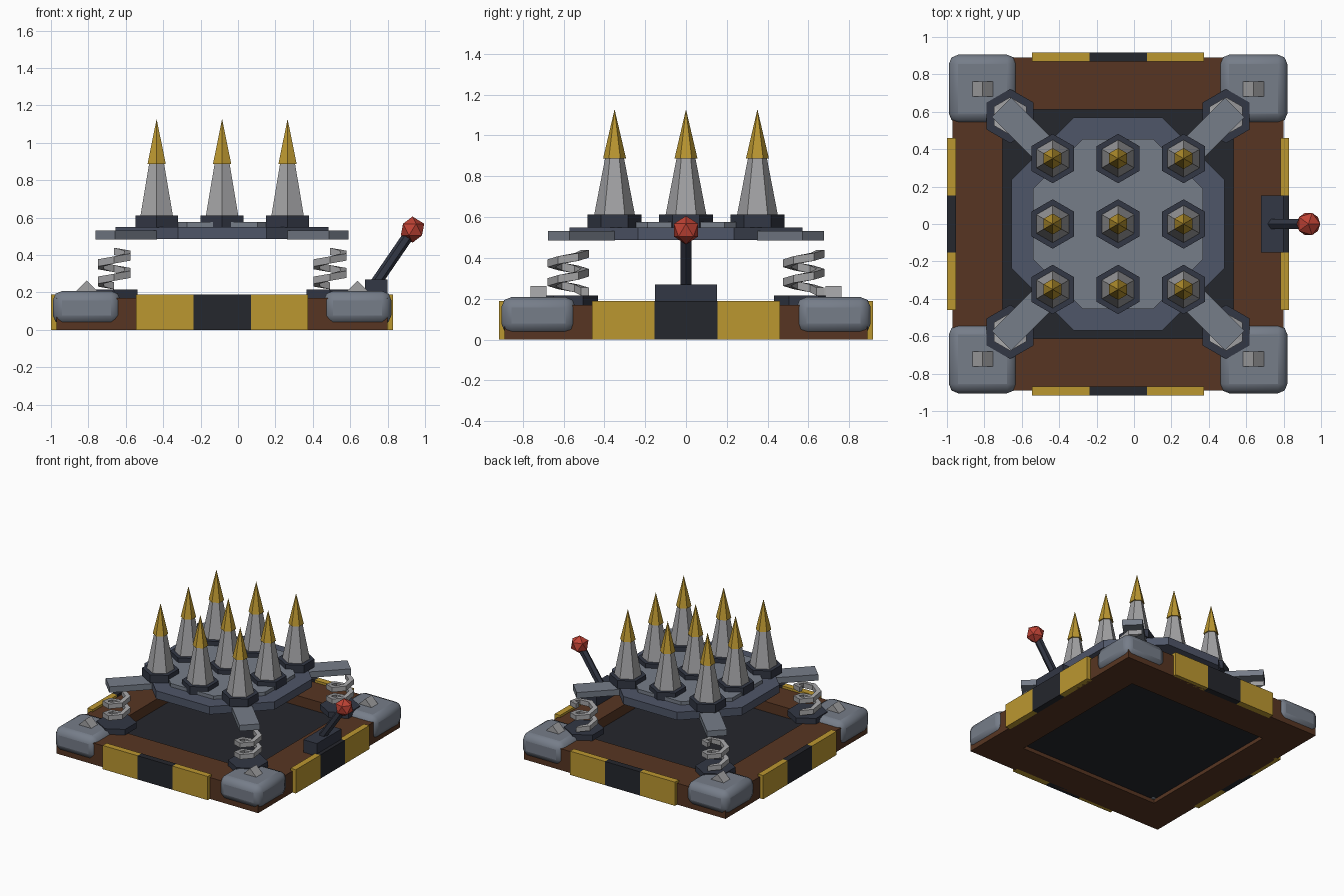
import bpy, math
from mathutils import Vector

if "Cube" in bpy.data.objects:
    bpy.data.objects.remove(bpy.data.objects["Cube"])

CX = -0.085  # trap centre (the lever pushes it off x = 0)


def mat(name, r, g, b):
    m = bpy.data.materials.new(name)
    m.diffuse_color = (r, g, b, 1)
    m.use_nodes = True
    m.node_tree.nodes["Principled BSDF"].inputs["Base Color"].default_value = m.diffuse_color
    return m


WOOD = mat("wood", 0.095, 0.036, 0.016)
GOLD = mat("gold", 0.50, 0.31, 0.03)
BLACK = mat("black", 0.018, 0.020, 0.026)
DARK = mat("dark_steel", 0.032, 0.038, 0.058)
SLATE = mat("slate", 0.078, 0.093, 0.14)
STEEL = mat("steel", 0.18, 0.205, 0.25)
IRON = mat("iron", 0.36, 0.36, 0.37)
RED = mat("red", 0.52, 0.055, 0.035)


def finish(name, m):
    o = bpy.context.object
    o.name = name
    o.data.materials.append(m)
    return o


def box(name, m, x0, x1, y0, y1, z0, z1, turn=0):
    bpy.ops.mesh.primitive_cube_add(
        size=1, location=((x0 + x1) / 2, (y0 + y1) / 2, (z0 + z1) / 2), rotation=(0, 0, turn))
    bpy.context.object.scale = (x1 - x0, y1 - y0, z1 - z0)
    bpy.ops.object.transform_apply(location=False, rotation=False, scale=True)
    return finish(name, m)


def prism(name, m, x, y, z0, z1, r0, r1, sides=6, turn=0):
    bpy.ops.mesh.primitive_cone_add(
        vertices=sides, radius1=r0, radius2=r1, depth=z1 - z0,
        location=(x, y, (z0 + z1) / 2), rotation=(0, 0, turn))
    return finish(name, m)


# Wooden frame and dark floor
HX, HY, IX, IY, TOP = 0.885, 0.89, 0.617, 0.612, 0.17
for s in (-1, 1):
    ys = sorted((s * IY, s * HY))
    box("frame_beam_long", WOOD, CX - HX, CX + HX, ys[0], ys[1], 0, TOP)
    xs = sorted((CX + s * IX, CX + s * HX))
    box("frame_beam_side", WOOD, xs[0], xs[1], -IY, IY, 0, TOP)
box("floor_plate", BLACK, CX - IX - 0.01, CX + IX + 0.01, -IY - 0.01, IY + 0.01, 0.03, 0.09)

# Hazard strips on all four sides
W = 0.307
for s in (-1, 1):
    for k in (-1, 0, 1):
        m = BLACK if k == 0 else GOLD
        a, b = (k - 0.5) * W, (k + 0.5) * W
        ys = sorted((s * 0.868, s * 0.917))
        box("hazard_strip", m, CX + a, CX + b, ys[0], ys[1], 0, 0.188)
        xs = sorted((CX + s * 0.868, CX + s * 0.915))
        box("hazard_strip_side", m, xs[0], xs[1], a, b, 0, 0.188)


def spring(x, y):
    # Square-section helix, six straight segments per turn
    turns, r, h, z0, z1 = 2, 0.082, 0.019, 0.235, 0.42
    n = turns * 6
    verts, faces = [], []
    for i in range(n + 1):
        a = math.pi / 2 + i * math.pi / 3
        z = z0 + (z1 - z0) * i / n
        for dr, dz in ((-h, -h), (h, -h), (h, h), (-h, h)):
            verts.append(((r + dr) * math.cos(a), (r + dr) * math.sin(a), z + dz))
        if i:
            p, q = (i - 1) * 4, i * 4
            for k in range(4):
                j = (k + 1) % 4
                faces.append((p + k, p + j, q + j, q + k))
    faces += [(3, 2, 1, 0), tuple(n * 4 + k for k in range(4))]
    me = bpy.data.meshes.new("spring")
    me.from_pydata(verts, [], faces)
    me.materials.append(IRON)
    o = bpy.data.objects.new("spring", me)
    o.location = (x, y, 0)
    bpy.context.collection.objects.link(o)


# Corners: rounded block, rivet, spring seat, spring and diagonal arm
for sx in (-1, 1):
    for sy in (-1, 1):
        x, y = CX + sx * 0.724, sy * 0.723
        o = box("corner_block", STEEL, x - 0.181, x + 0.181, y - 0.182, y + 0.182, 0.028, 0.208)
        bev = o.modifiers.new("bevel", "BEVEL")
        bev.width, bev.segments = 0.05, 2
        bpy.ops.object.shade_smooth_by_angle(angle=math.radians(50))
        bpy.ops.mesh.primitive_cylinder_add(
            vertices=4, radius=0.06, depth=0.08, location=(x, y, 0.203),
            rotation=(math.pi / 2, 0, 0))
        finish("corner_rivet", IRON)
        px, py = CX + sx * 0.577, sy * 0.577
        prism("spring_seat", DARK, px, py, TOP, 0.215, 0.145, 0.145)
        spring(px, py)
        ax, ay = CX + sx * 0.512, sy * 0.512
        box("platform_arm", STEEL, ax - 0.158, ax + 0.158, ay - 0.074, ay + 0.074,
            0.484, 0.531, turn=sx * sy * math.pi / 4)

# Octagonal platform in two tiers
prism("platform", SLATE, CX, 0, 0.487, 0.55, 0.617, 0.617, 8, math.pi / 8)
prism("platform_top", STEEL, CX, 0, 0.545, 0.577, 0.492, 0.492, 8, math.pi / 8)

# Three by three spikes with gold tips
for i in (-1, 0, 1):
    for j in (-1, 0, 1):
        x, y = CX + i * 0.35, j * 0.35
        prism("spike_collar", DARK, x, y, 0.548, 0.612, 0.132, 0.132)
        prism("spike_shaft", IRON, x, y, 0.60, 0.89, 0.102, 0.046)
        prism("spike_tip", GOLD, x, y, 0.888, 1.128, 0.056, 0)

# Lever on the right side
box("lever_mount", DARK, 0.68, 0.80, -0.153, 0.153, 0.16, 0.27)
a, b = Vector((0.73, 0, 0.24)), Vector((0.932, 0, 0.535))
bpy.ops.mesh.primitive_cylinder_add(vertices=6, radius=0.03, depth=(b - a).length,
                                    location=(a + b) / 2)
rod = finish("lever_rod", DARK)
rod.rotation_euler = (b - a).to_track_quat("Z", "Y").to_euler()
bpy.ops.mesh.primitive_ico_sphere_add(subdivisions=1, radius=0.07, location=(0.933, 0, 0.536))
finish("lever_knob", RED)
